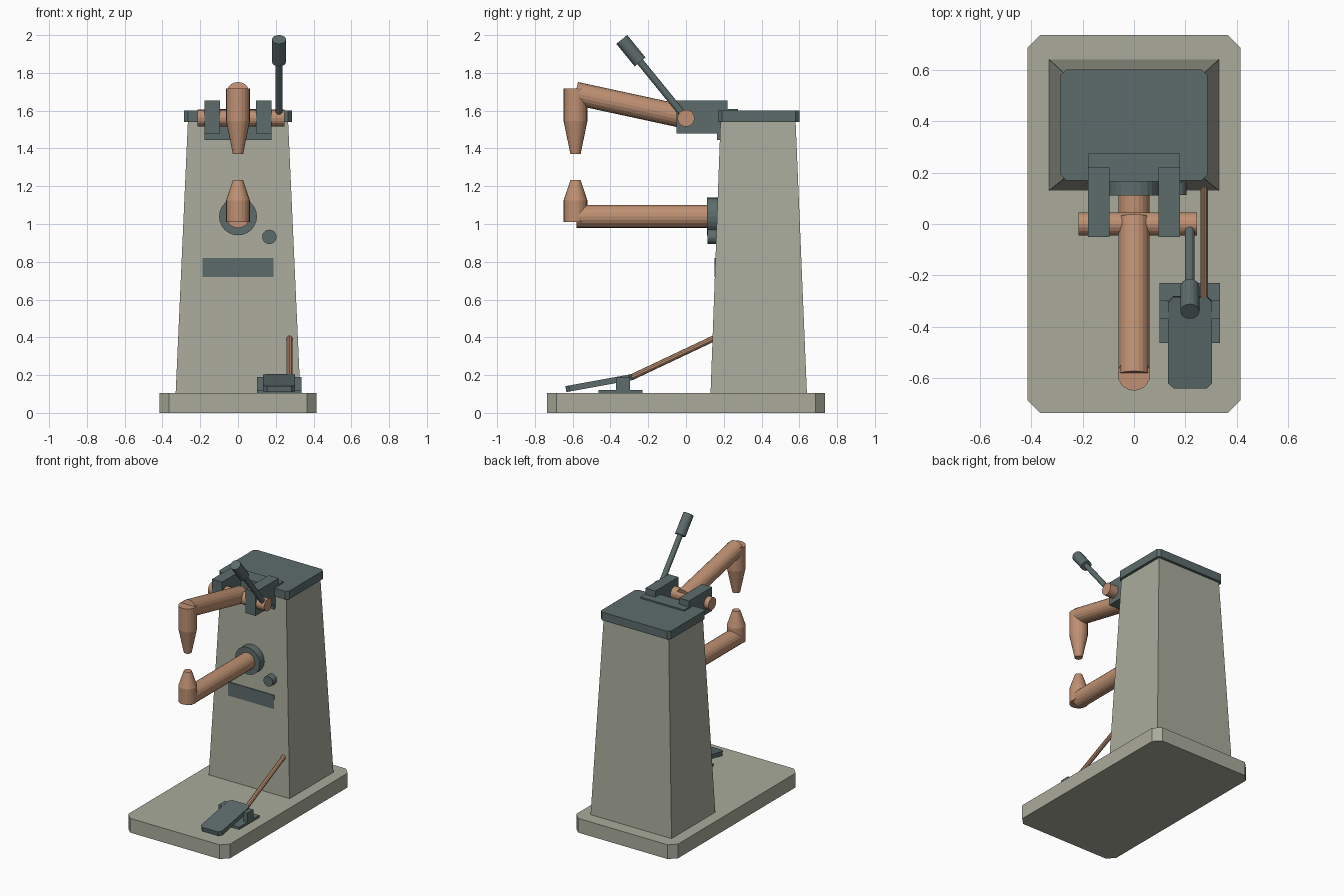
import bpy, bmesh
from mathutils import Vector, Matrix

if "Cube" in bpy.data.objects:
    bpy.data.objects.remove(bpy.data.objects["Cube"])


def material(name, rgb):
    m = bpy.data.materials.new(name)
    m.diffuse_color = (*rgb, 1)
    m.use_nodes = True
    m.node_tree.nodes["Principled BSDF"].inputs["Base Color"].default_value = m.diffuse_color
    return m


PAINT = material("painted_steel", (0.40, 0.41, 0.33))
DARK = material("dark_steel", (0.11, 0.15, 0.15))
COPPER = material("copper", (0.52, 0.28, 0.17))


def finish(name, bm, mat):
    bmesh.ops.recalc_face_normals(bm, faces=bm.faces)
    me = bpy.data.meshes.new(name)
    bm.to_mesh(me)
    bm.free()
    me.materials.append(mat)
    ob = bpy.data.objects.new(name, me)
    bpy.context.collection.objects.link(ob)
    return ob


def box(name, lo, hi, mat, chamfer=0.0, top=None):
    """Box from lo to hi; chamfer cuts the vertical edges, top = (x0, x1, y0, y1) tapers it."""
    bm = bmesh.new()
    bmesh.ops.create_cube(bm, size=1)
    lo, hi = Vector(lo), Vector(hi)
    for v in bm.verts:
        up, right, back = v.co.z > 0, v.co.x > 0, v.co.y > 0
        v.co = [(hi if v.co[i] > 0 else lo)[i] for i in range(3)]
        if top and up:
            v.co.x, v.co.y = top[int(right)], top[2 + int(back)]
    if chamfer:
        edges = [e for e in bm.edges
                 if abs(e.verts[0].co.z - e.verts[1].co.z) > 1e-4]
        bmesh.ops.bevel(bm, geom=edges, offset=chamfer, segments=1, affect='EDGES')
    return finish(name, bm, mat)


def rod(name, a, b, r, mat, sides=20):
    a, b = Vector(a), Vector(b)
    d = b - a
    bm = bmesh.new()
    rot = d.to_track_quat('Z', 'Y').to_matrix().to_4x4()
    bmesh.ops.create_cone(bm, cap_ends=True, segments=sides, radius1=r, radius2=r,
                          depth=d.length,
                          matrix=Matrix.Translation((a + b) / 2) @ rot)
    return finish(name, bm, mat)


def electrode(name, y, z_back, z_shoulder, z_tip):
    """Round holder with a tapered tip, built by extruding a disc."""
    bm = bmesh.new()
    bmesh.ops.create_circle(bm, cap_ends=True, segments=20, radius=0.063,
                            matrix=Matrix.Translation((0, y, z_back)))
    face = bm.faces[:][0]
    for z, r in ((z_shoulder, 0.063), (z_tip, 0.027)):
        new = bmesh.ops.extrude_face_region(bm, geom=[face])
        if z != z_shoulder:
            bmesh.ops.delete(bm, geom=[face], context='FACES_ONLY')
        face = [g for g in new["geom"] if isinstance(g, bmesh.types.BMFace)][0]
        for v in face.verts:
            d = Vector((v.co.x, v.co.y - y)).normalized() * r
            v.co = (d.x, y + d.y, z)
    return finish(name, bm, COPPER)


# Base, tapered column and cap
box("base_plate", (-0.415, -0.735, 0), (0.415, 0.735, 0.105), PAINT, 0.05)
box("column", (-0.33, 0.13, 0.105), (0.33, 0.64, 1.55), PAINT,
    top=(-0.265, 0.265, 0.183, 0.58))
box("column_cap", (-0.285, 0.17, 1.54), (0.285, 0.60, 1.60), DARK, 0.02)

# Front panel, knob and arm flange
box("front_panel", (-0.187, 0.15, 0.72), (0.187, 0.18, 0.82), DARK)
rod("knob", (0.166, 0.113, 0.932), (0.166, 0.19, 0.932), 0.038, DARK)
rod("arm_flange", (0, 0.11, 1.04), (0, 0.19, 1.04), 0.10, DARK, 24)

# Lower and upper arms with electrodes
rod("lower_arm", (0, -0.58, 1.04), (0, 0.20, 1.04), 0.061, COPPER)
electrode("lower_electrode", -0.585, 1.01, 1.125, 1.233)
rod("upper_arm", (0, 0.025, 1.56), (0, -0.585, 1.692), 0.061, COPPER)
electrode("upper_electrode", -0.585, 1.717, 1.545, 1.37)

# Pivot bracket and shaft
box("bracket_saddle", (-0.178, 0.165, 1.445), (0.178, 0.275, 1.61), DARK)
for s, side in ((-1, "left"), (1, "right")):
    x0, x1 = sorted((s * 0.096, s * 0.178))
    box(f"bracket_cheek_{side}", (x0, -0.05, 1.48), (x1, 0.22, 1.655), DARK)
rod("pivot_shaft", (-0.215, 0, 1.56), (0.245, 0, 1.56), 0.045, COPPER)

# Hand lever
rod("lever_rod", (0.217, 0, 1.56), (0.217, -0.26, 1.88), 0.019, DARK, 12)
rod("lever_grip", (0.217, -0.243, 1.858), (0.217, -0.34, 1.977), 0.037, DARK, 16)

# Foot pedal with its bracket and link rod
box("pedal_bracket", (0.10, -0.463, 0.10), (0.335, -0.23, 0.122), DARK)
for side, x0, x1 in (("left", 0.10, 0.133), ("right", 0.302, 0.335)):
    box(f"pedal_lug_{side}", (x0, -0.37, 0.115), (x1, -0.297, 0.19), DARK)
pedal = box("foot_pedal", (-0.085, -0.18, -0.016), (0.085, 0.18, 0.016), DARK, 0.02)
pedal.location = (0.218, -0.459, 0.158)
pedal.rotation_euler.x = 0.18
rod("link_rod", (0.273, -0.29, 0.188), (0.273, 0.155, 0.398), 0.016, COPPER, 10)
